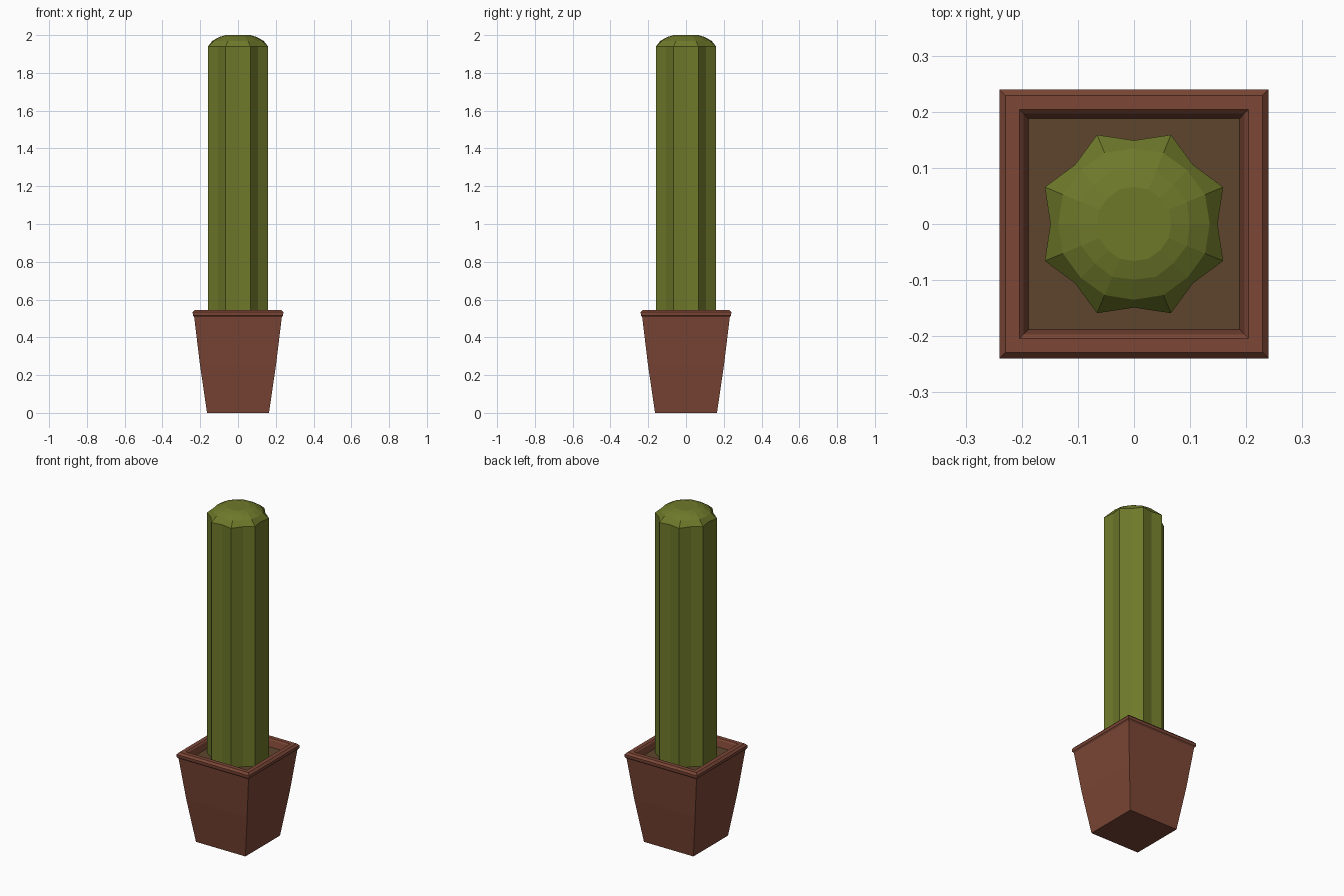
import bpy, bmesh, math

if "Cube" in bpy.data.objects:
    bpy.data.objects.remove(bpy.data.objects["Cube"])


def material(name, rgb):
    m = bpy.data.materials.new(name)
    m.diffuse_color = (*rgb, 1)
    m.use_nodes = True
    m.node_tree.nodes["Principled BSDF"].inputs["Base Color"].default_value = m.diffuse_color
    return m


def loft(name, rings, mat, cap_start=True, cap_end=True):
    """Skin a stack of rings with equal point counts."""
    bm = bmesh.new()
    loops = [[bm.verts.new(p) for p in ring] for ring in rings]
    n = len(loops[0])
    for a, b in zip(loops, loops[1:]):
        for i in range(n):
            j = (i + 1) % n
            bm.faces.new((a[i], a[j], b[j], b[i]))
    if cap_start:
        bm.faces.new(loops[0][::-1])
    if cap_end:
        bm.faces.new(loops[-1])
    me = bpy.data.meshes.new(name)
    bm.to_mesh(me)
    bm.free()
    me.materials.append(mat)
    ob = bpy.data.objects.new(name, me)
    bpy.context.collection.objects.link(ob)
    return ob


def square(h, z):
    return [(-h, -h, z), (h, -h, z), (h, h, z), (-h, h, z)]


def star(ridge, valley, z):
    pts = []
    for i in range(16):
        a = math.radians(22.5 * (i + 1))
        r = valley if i % 2 else ridge
        pts.append((r * math.cos(a), r * math.sin(a), z))
    return pts


terracotta = material("terracotta", (0.20, 0.062, 0.036))
earth = material("earth", (0.11, 0.06, 0.026))
green = material("cactus_green", (0.157, 0.19, 0.023))

# Tapered square pot with bevelled rim and inner wall
pot_profile = [(0.164, 0), (0.202, 0.26), (0.232, 0.508), (0.239, 0.516),
               (0.240, 0.533), (0.229, 0.545), (0.204, 0.545),
               (0.197, 0.538), (0.188, 0.50)]
loft("pot", [square(h, z) for h, z in pot_profile], terracotta, cap_end=False)

# Soil filling the pot opening
loft("soil", [square(0.188, 0.50)], earth, cap_start=False)

# Eight-ribbed column with a faceted dome
stem_profile = [(0.172, 0.149, 0.50), (0.172, 0.149, 1.94),
                (0.137, 0.135, 1.97), (0.102, 0.099, 1.99),
                (0.067, 0.066, 2.0)]
loft("cactus", [star(*p) for p in stem_profile], green, cap_start=False)
